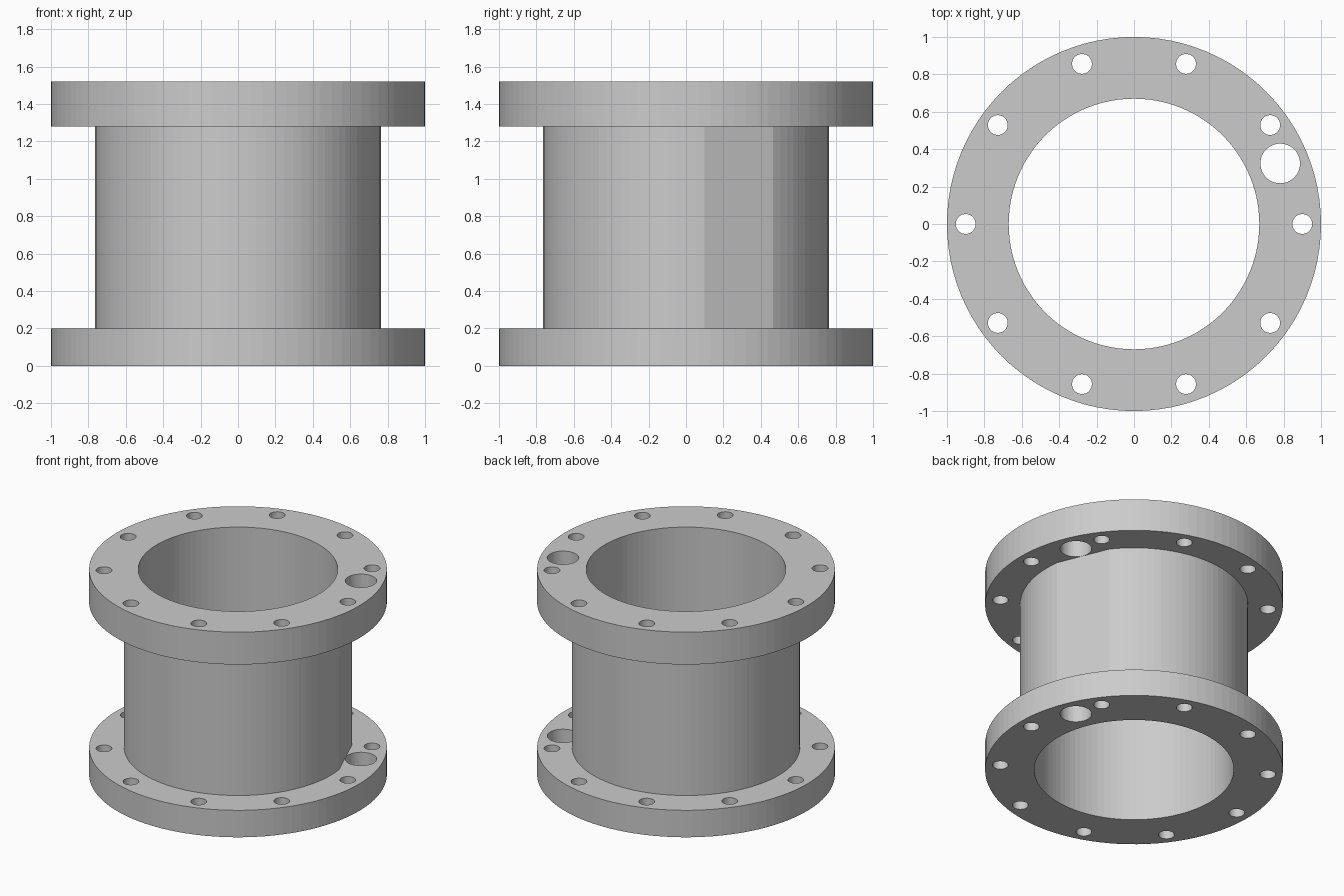
import bpy, bmesh
from math import cos, sin, tau, radians
from mathutils import Matrix, Vector

cube = bpy.data.objects.get("Cube")
if cube:
    bpy.data.objects.remove(cube, do_unlink=True)

SIDES = 96
BORE, TUBE, RIM = 0.67, 0.765, 1.0
LOW, HIGH, TOP = 0.20, 1.28, 1.52
FLAT_ANGLE, FLAT_HALF = radians(22.5), radians(15)

grey = bpy.data.materials.new("plain grey")
grey.use_nodes = True
colour = (0.6, 0.6, 0.6, 1)
grey.diffuse_color = colour
grey.node_tree.nodes["Principled BSDF"].inputs["Base Color"].default_value = colour


def make_object(name, bm):
    bmesh.ops.recalc_face_normals(bm, faces=bm.faces)
    mesh = bpy.data.meshes.new(name)
    bm.to_mesh(mesh)
    bm.free()
    mesh.materials.append(grey)
    obj = bpy.data.objects.new(name, mesh)
    bpy.context.collection.objects.link(obj)
    return obj


# Spool body: a closed profile revolved around the z axis
profile = [(BORE, 0), (RIM, 0), (RIM, LOW), (TUBE, LOW),
           (TUBE, HIGH), (RIM, HIGH), (RIM, TOP), (BORE, TOP)]
bm = bmesh.new()
rings = []
for i in range(SIDES):
    a = tau * i / SIDES
    rings.append([bm.verts.new((r * cos(a), r * sin(a), z)) for r, z in profile])
for i, ring in enumerate(rings):
    following = rings[(i + 1) % SIDES]
    for j in range(len(profile)):
        k = (j + 1) % len(profile)
        bm.faces.new((ring[j], following[j], following[k], ring[k]))

# Flat on the tube beside the large hole
direction = Vector((cos(FLAT_ANGLE), sin(FLAT_ANGLE), 0))
depth = TUBE * cos(FLAT_HALF)
for ring in rings:
    for v in ring[3:5]:
        excess = v.co.dot(direction) - depth
        if excess > 0:
            v.co -= direction * excess
spool = make_object("flanged_spool", bm)

# Bolt holes and one large hole through both flanges
holes = [(0.9, tau * i / 10, 0.053) for i in range(10)]
holes.append((0.846, FLAT_ANGLE, 0.106))
bm = bmesh.new()
for distance, a, radius in holes:
    place = Matrix.Translation((distance * cos(a), distance * sin(a), TOP / 2))
    bmesh.ops.create_cone(bm, cap_ends=True, segments=48, radius1=radius,
                          radius2=radius, depth=TOP + 0.4, matrix=place)
cutter = make_object("hole_cutter", bm)
cutter.hide_render = True

cut = spool.modifiers.new("holes", 'BOOLEAN')
cut.operation = 'DIFFERENCE'
cut.solver = 'EXACT'
cut.object = cutter
bpy.context.view_layer.objects.active = spool
bpy.ops.object.modifier_apply(modifier=cut.name)
bpy.data.objects.remove(cutter, do_unlink=True)
